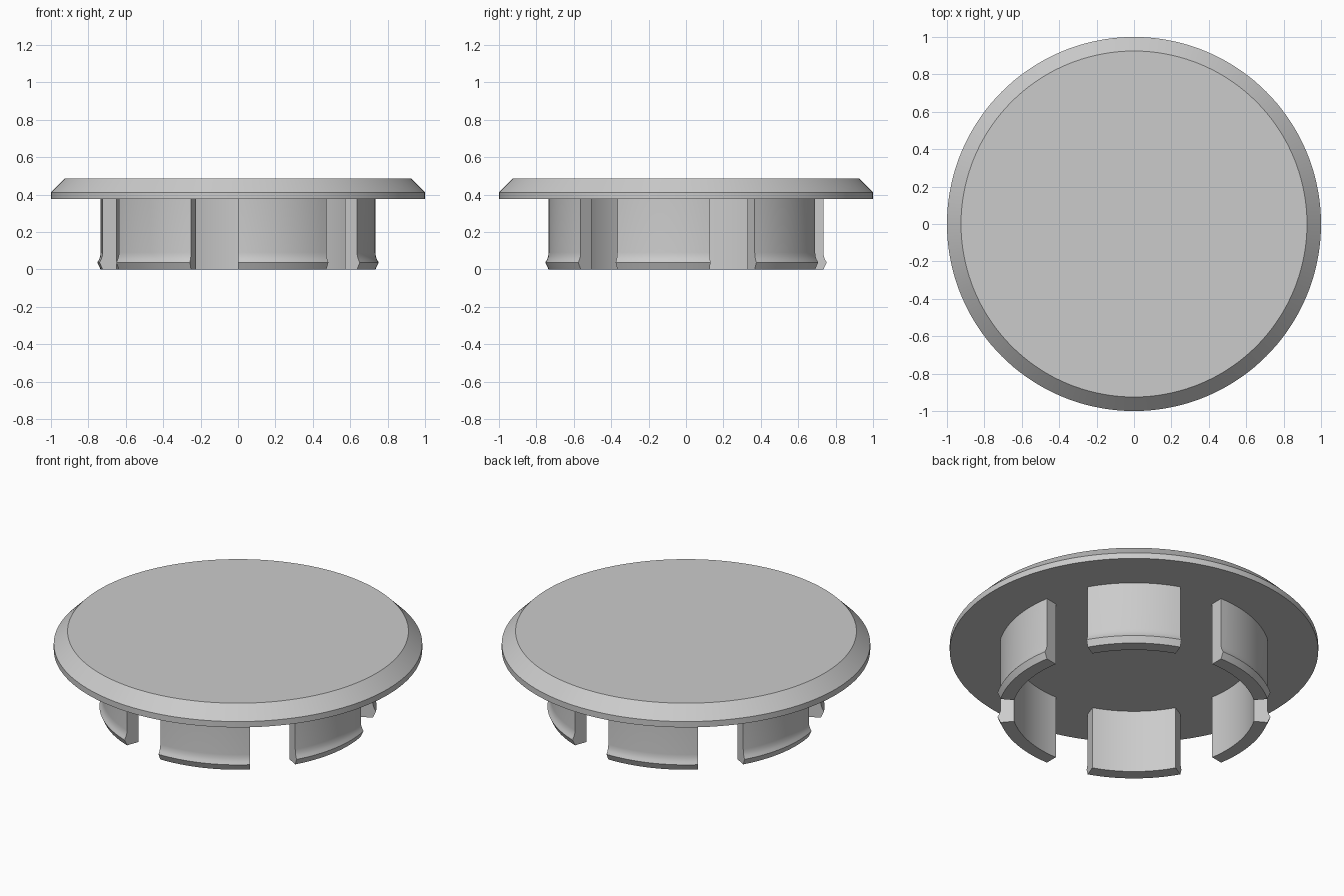
import bpy
import bmesh
from math import cos, sin, radians

cube = bpy.data.objects.get("Cube")
if cube:
    bpy.data.objects.remove(cube, do_unlink=True)

GREY = (0.6, 0.6, 0.6, 1.0)
grey = bpy.data.materials.new("plain grey")
grey.use_nodes = True
grey.diffuse_color = GREY
grey.node_tree.nodes["Principled BSDF"].inputs["Base Color"].default_value = GREY


def add_object(name, bm):
    bmesh.ops.recalc_face_normals(bm, faces=bm.faces)
    for face in bm.faces:
        face.smooth = True
    mesh = bpy.data.meshes.new(name)
    bm.to_mesh(mesh)
    bm.free()
    mesh.set_sharp_from_angle(angle=radians(25))
    mesh.materials.append(grey)
    obj = bpy.data.objects.new(name, mesh)
    bpy.context.collection.objects.link(obj)


def revolve(name, profile, start, sweep, steps):
    """Turn an (r, z) profile about z: open rim for a full turn, closed section for an arc."""
    full = sweep == 360
    bm = bmesh.new()
    columns = []
    for i in range(steps if full else steps + 1):
        a = radians(start + sweep * i / steps)
        columns.append([bm.verts.new((r * cos(a), r * sin(a), z)) for r, z in profile])
    for i in range(steps):
        a, b = columns[i], columns[(i + 1) % len(columns)]
        for j in range(len(profile) - 1 if full else len(profile)):
            k = (j + 1) % len(profile)
            bm.faces.new((a[j], b[j], b[k], a[k]))
    if full:
        bm.faces.new([c[0] for c in columns])
        bm.faces.new([c[-1] for c in columns])
    else:
        bm.faces.new(columns[0])
        bm.faces.new(columns[-1])
    add_object(name, bm)


# Round cap with a bevelled rim
revolve("cap_disc", [(1, 0.377), (1, 0.412), (0.925, 0.487)], 0, 360, 144)

# Six curved snap tabs with a flared lip at the foot
tab_section = [(0.66, 0), (0.735, 0), (0.752, 0.037), (0.743, 0.053),
               (0.737, 0.07), (0.735, 0.09), (0.735, 0.39), (0.66, 0.39)]
for n in range(6):
    revolve(f"snap_tab_{n + 1}", tab_section, -90 + 60 * n, 40, 16)
